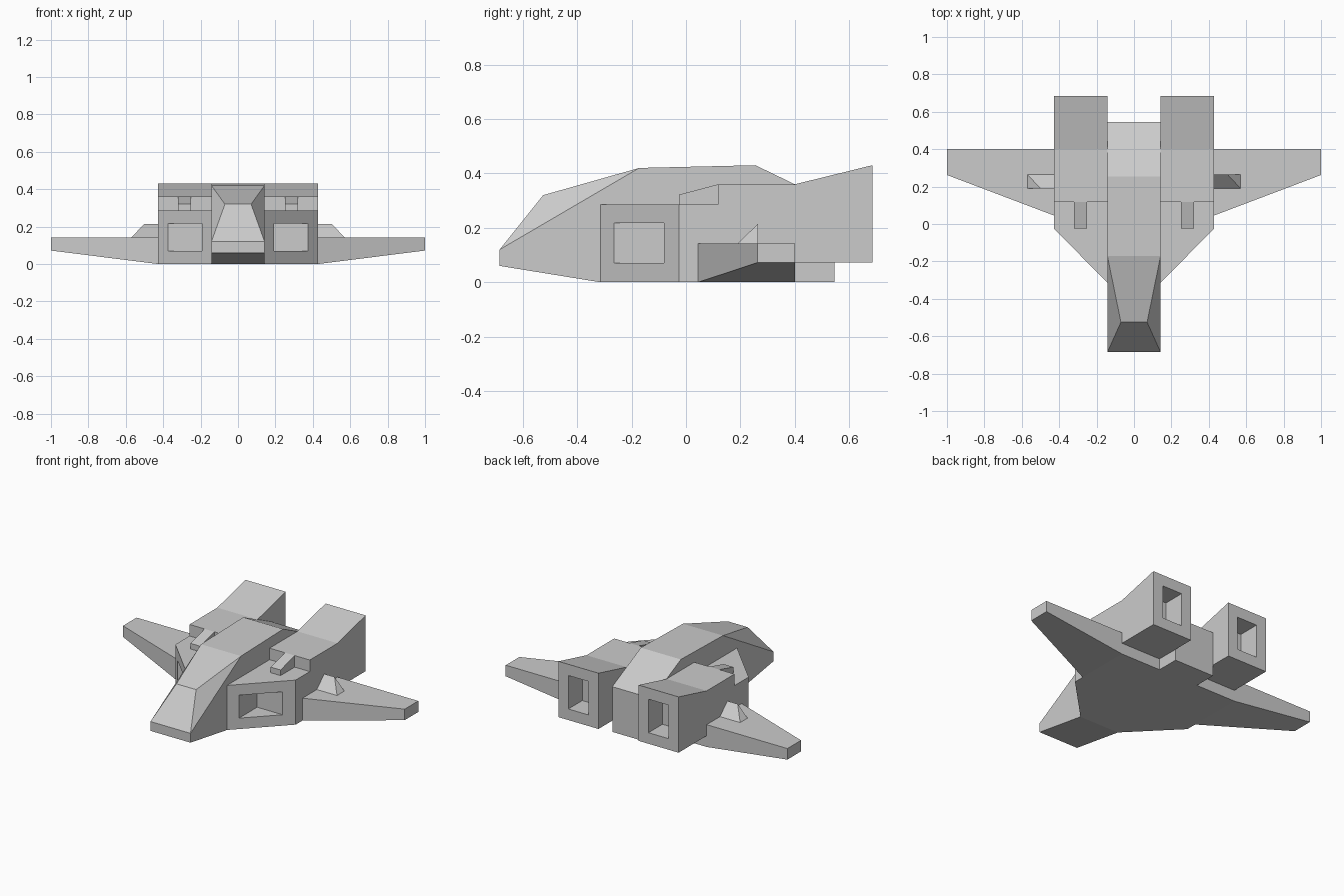
import bpy, bmesh

if "Cube" in bpy.data.objects:
    bpy.data.objects.remove(bpy.data.objects["Cube"])

GREY = (0.6, 0.6, 0.6, 1)
hull_grey = bpy.data.materials.new("hull_grey")
hull_grey.use_nodes = True
hull_grey.diffuse_color = GREY
hull_grey.node_tree.nodes["Principled BSDF"].inputs["Base Color"].default_value = GREY


def add_object(name, bm, mirror):
    bmesh.ops.recalc_face_normals(bm, faces=bm.faces)
    mesh = bpy.data.meshes.new(name)
    bm.to_mesh(mesh)
    bm.free()
    mesh.materials.append(hull_grey)
    obj = bpy.data.objects.new(name, mesh)
    bpy.context.collection.objects.link(obj)
    if mirror:
        obj.modifiers.new("mirror", "MIRROR")
    return obj


def hull(name, points, mirror=False):
    """Flat-faced convex solid around the given corners."""
    bm = bmesh.new()
    for p in points:
        bm.verts.new(p)
    bmesh.ops.convex_hull(bm, input=bm.verts)
    bmesh.ops.dissolve_limit(bm, angle_limit=0.01, verts=bm.verts, edges=bm.edges)
    return add_object(name, bm, mirror)


def prism(name, profile, lo, hi, axis, mirror=False):
    """Extrude a profile along x (given y, z) or z (given x, y)."""
    place = (lambda p, d: (d, *p)) if axis == "x" else (lambda p, d: (*p, d))
    bm = bmesh.new()
    a = [bm.verts.new(place(p, lo)) for p in profile]
    b = [bm.verts.new(place(p, hi)) for p in profile]
    bm.faces.new(a)
    bm.faces.new(b)
    for i in range(len(a)):
        j = (i + 1) % len(a)
        bm.faces.new((a[i], a[j], b[j], b[i]))
    return add_object(name, bm, mirror)


def cut(obj, cutter):
    """Carve a recess, then put the result on both sides."""
    mod = obj.modifiers.new("recess", "BOOLEAN")
    mod.object = cutter
    mod.solver = "EXACT"
    deps = bpy.context.evaluated_depsgraph_get()
    obj.data = bpy.data.meshes.new_from_object(obj.evaluated_get(deps))
    obj.modifiers.clear()
    bpy.data.objects.remove(cutter)
    obj.modifiers.new("mirror", "MIRROR")


W, S = 0.142, 0.427   # fuselage half width, pod outer side

# Fuselage: keel, pinched canopy front, sloping tail
stations = [(W, -0.685, 0.06), (W, -0.685, 0.12), (0.07, -0.525, 0.32),
            (W, -0.172, 0.42), (W, 0.255, 0.43), (W, 0.545, 0.29),
            (W, 0.545, 0), (W, -0.315, 0)]
hull("fuselage", [(s * x, y, z) for x, y, z in stations for s in (-1, 1)])

# Pod body with slanted front and triangular intake recess
pod = prism("pod_body", [(W, -0.315), (S, -0.025), (S, 0.4), (W, 0.4)], 0, 0.286, "z")
intake = prism("intake_cutter", [(0.192, -0.08), (0.192, -0.264), (0.15, -0.36),
                                 (0.42, -0.08), (0.377, -0.08)][0:1]
               + [(0.192, -0.32), (0.43, -0.08)], 0.07, 0.217, "z")
cut(pod, intake)

# Engine housing with rectangular exhaust recess
engine = prism("engine_housing", [(0.118, 0.286), (0.118, 0.36), (0.4, 0.36), (0.685, 0.43),
                                  (0.685, 0.072), (0.4, 0.072), (0.4, 0.286)], W, S, "x")
exhaust = prism("exhaust_cutter", [(0.543, 0.143), (0.75, 0.143), (0.75, 0.358), (0.543, 0.358)],
                0.213, 0.356, "x")
cut(engine, exhaust)

# Wedge guns on the pod decks
prism("deck_gun", [(-0.025, 0.286), (-0.025, 0.322), (0.118, 0.36), (0.118, 0.286)],
      0.25, 0.32, "x", mirror=True)

# Wings: flat top, underside rising to the tip
wing_plan = [(S, 0.045, 0), (S, 0.4, 0), (1, 0.262, 0.072), (1, 0.4, 0.072)]
hull("wing", wing_plan + [(x, y, 0.143) for x, y, z in wing_plan], mirror=True)

# Wing-root wedges, sloping forward on one side and backward on the other
for name, s, low, high in (("left_wedge", 1, 0.19, 0.265), ("right_wedge", -1, 0.265, 0.19)):
    hull(name, [(s * S, low, 0.143), (s * 0.57, low, 0.143), (s * S, high, 0.143),
                (s * 0.57, high, 0.143), (s * 0.5, high, 0.215), (s * S, high, 0.215)])
